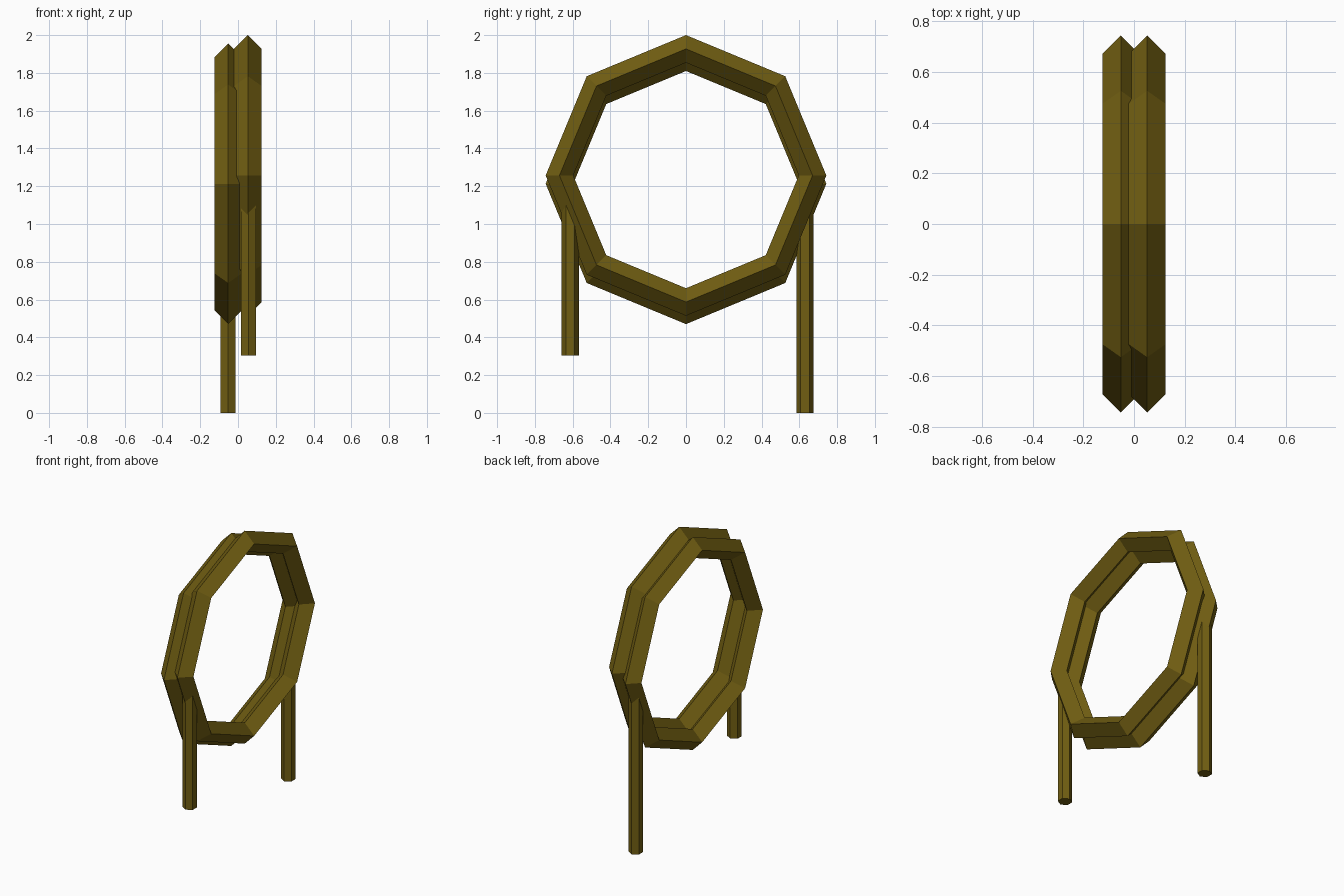
import bpy, math

if "Cube" in bpy.data.objects:
    bpy.data.objects.remove(bpy.data.objects["Cube"])

mat = bpy.data.materials.new("dark_olive_gold")
mat.diffuse_color = (0.165, 0.112, 0.006, 1)
mat.use_nodes = True
mat.node_tree.nodes["Principled BSDF"].inputs["Base Color"].default_value = mat.diffuse_color


def finish(name):
    ob = bpy.context.object
    ob.name = name
    ob.data.materials.append(mat)
    return ob


# Octagonal ring with a diamond cross-section, standing in the YZ plane
def ring(name, x, z):
    bpy.ops.mesh.primitive_torus_add(
        major_segments=8, minor_segments=4, major_radius=0.67,
        minor_radius=0.073, location=(x, 0, z), rotation=(0, math.pi / 2, 0))
    return finish(name)


# Hexagonal side bar whose top is buried in a ring
def bar(name, x, y, z0, z1):
    bpy.ops.mesh.primitive_cylinder_add(
        vertices=6, radius=0.046, depth=z1 - z0, location=(x, y, (z0 + z1) / 2))
    return finish(name)


# Two lens rims side by side
ring("right_rim", 0.052, 1.257)
ring("left_rim", -0.052, 1.213)

# Side bars hanging from opposite edges
bar("front_short_bar", 0.055, -0.612, 0.305, 1.12)
bar("back_long_bar", -0.053, 0.63, 0.0, 1.12)
